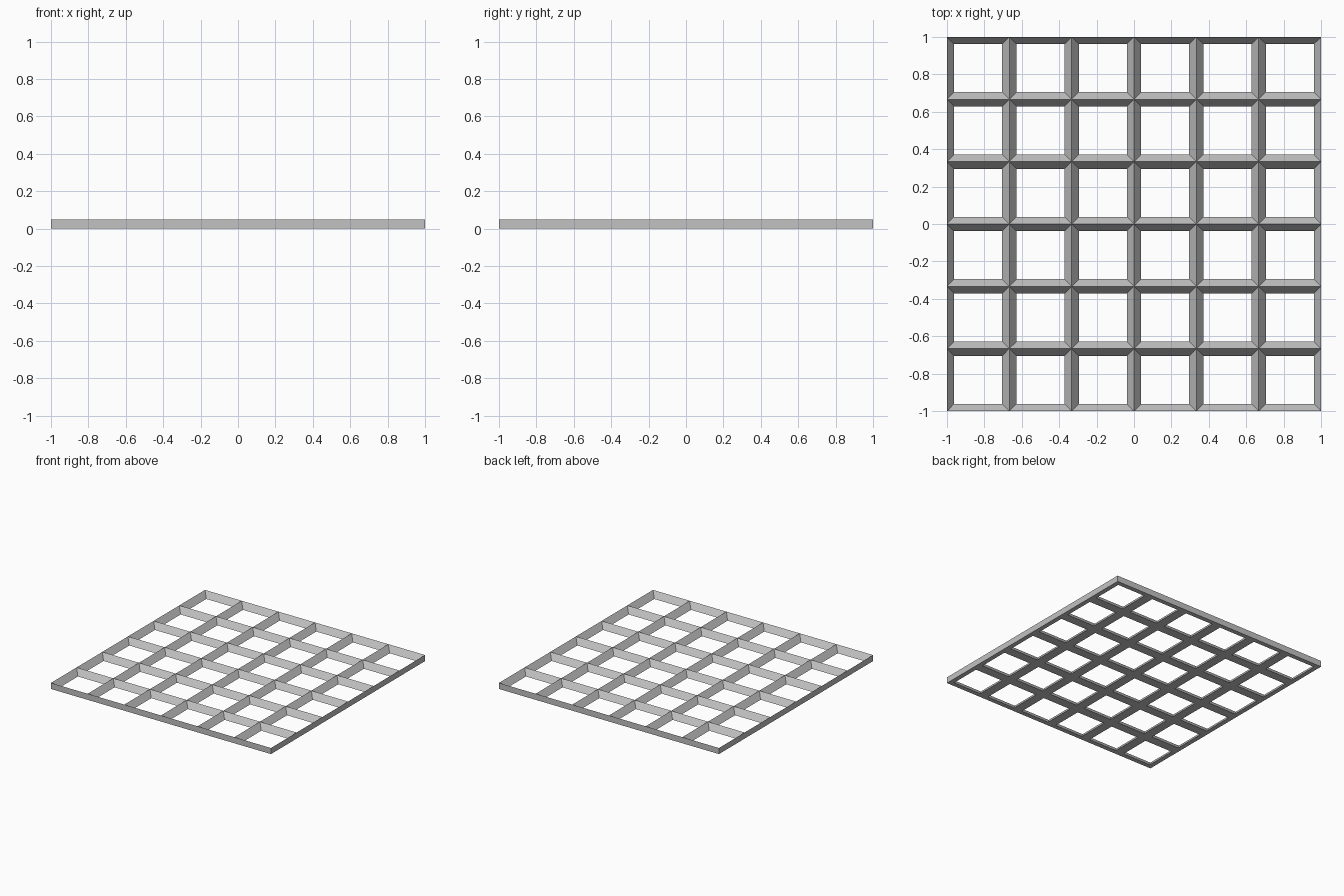
import bpy
import bmesh

cube = bpy.data.objects.get("Cube")
if cube:
    bpy.data.objects.remove(cube, do_unlink=True)

CELLS = 6
HEIGHT = 0.05
SLOPE = 0.038

# Single grey material
grey = bpy.data.materials.new("grey")
grey.use_nodes = True
colour = (0.54, 0.54, 0.54, 1)
grey.diffuse_color = colour
grey.node_tree.nodes["Principled BSDF"].inputs["Base Color"].default_value = colour

# Ridge lines: one square per cell at the top height
bm = bmesh.new()
bmesh.ops.create_grid(bm, x_segments=CELLS, y_segments=CELLS, size=1)
for v in bm.verts:
    v.co.z = HEIGHT

# Sloping cell walls down to the ground, open in the middle
cells = bm.faces[:]
bmesh.ops.inset_individual(bm, faces=cells, thickness=SLOPE, use_even_offset=True)
for v in {v for f in cells for v in f.verts}:
    v.co.z = 0
bmesh.ops.delete(bm, geom=cells, context="FACES_ONLY")

# Flat underside
copy = bmesh.ops.duplicate(bm, geom=bm.verts[:] + bm.edges[:] + bm.faces[:])["geom"]
for v in copy:
    if isinstance(v, bmesh.types.BMVert):
        v.co.z = 0

# Upright outer sides
rim = [e for e in bm.edges if e.is_boundary and any(
    all(abs(abs(v.co[axis]) - 1) < 0.001 for v in e.verts) for axis in (0, 1))]
bmesh.ops.bridge_loops(bm, edges=rim)
bmesh.ops.remove_doubles(bm, verts=bm.verts[:], dist=0.001)
bmesh.ops.recalc_face_normals(bm, faces=bm.faces[:])

mesh = bpy.data.meshes.new("lattice_panel")
bm.to_mesh(mesh)
bm.free()
mesh.materials.append(grey)
panel = bpy.data.objects.new("lattice_panel", mesh)
bpy.context.collection.objects.link(panel)
